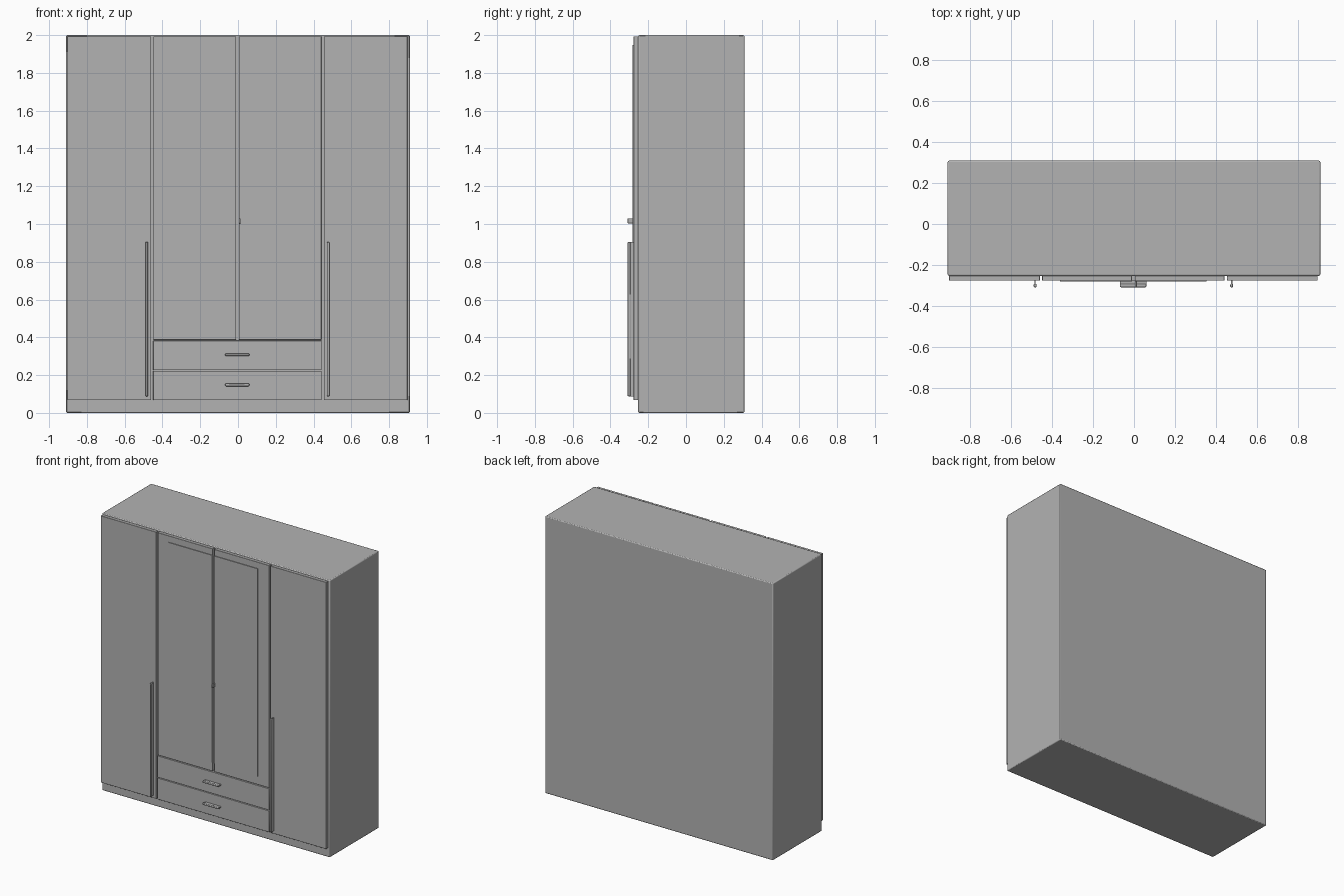
import bpy

if "Cube" in bpy.data.objects:
    bpy.data.objects.remove(bpy.data.objects["Cube"], do_unlink=True)

grey = bpy.data.materials.new("plain_grey")
grey.use_nodes = True
colour = (0.45, 0.45, 0.45, 1)
grey.diffuse_color = colour
grey.node_tree.nodes["Principled BSDF"].inputs["Base Color"].default_value = colour


def box(name, x, y, z, bevel=0.0, segments=1):
    """Box from (min, max) pairs, with optional softened edges."""
    spans = (x, y, z)
    bpy.ops.mesh.primitive_cube_add(size=1, location=[(a + b) / 2 for a, b in spans])
    ob = bpy.context.object
    ob.name = name
    ob.scale = [b - a for a, b in spans]
    bpy.ops.object.transform_apply(location=False, rotation=False, scale=True)
    ob.data.materials.append(grey)
    if bevel:
        mod = ob.modifiers.new("soft_edges", "BEVEL")
        mod.width = bevel
        mod.segments = segments
        bpy.ops.object.shade_smooth_by_angle()
    return ob


BACK, FRONT, DOOR, GLASS, GRIP = 0.309, -0.253, -0.277, -0.282, -0.309
TOP, PLINTH = 1.993, 0.067
SHIFT = -0.003  # fronts sit slightly off centre

# Carcass with softened edges
box("carcass", (-0.91, 0.91), (FRONT, BACK), (0, 2), 0.006, 2)

for side, s in (("right", -1), ("left", 1)):
    def span(a, b):
        return sorted((SHIFT + s * a, SHIFT + s * b))

    # Tall outer door and its long handle: thin stem with a thicker grip
    box(side + "_outer_door", span(0.457, 0.9), (DOOR, FRONT), (PLINTH, TOP), 0.0015)
    box(side + "_handle_stem", span(0.477, 0.483), (GRIP + 0.01, DOOR), (0.088, 0.905))
    box(side + "_handle_grip", span(0.473, 0.487), (GRIP, GRIP + 0.016), (0.088, 0.905), 0.004, 2)

    # Inner door with a mirror plate
    box(side + "_inner_door", span(0.007, 0.445), (DOOR, FRONT), (0.387, TOP), 0.0015)
    box(side + "_mirror", span(0.007, 0.358), (GLASS, DOOR), (0.45, 1.947))

# Drawers with bar handles
for name, low, high, grip in (("lower", PLINTH, 0.222, 0.148), ("upper", 0.226, 0.382, 0.308)):
    box(name + "_drawer", (-0.449, 0.443), (DOOR, FRONT), (low, high), 0.0015)
    box(name + "_drawer_stem", (-0.068, 0.06), (GRIP + 0.01, DOOR), (grip - 0.003, grip + 0.003))
    box(name + "_drawer_grip", (-0.068, 0.06), (GRIP, GRIP + 0.016), (grip - 0.007, grip + 0.007), 0.004, 2)

# Small knob on the inner left door
box("door_knob", (0.004, 0.014), (GRIP, DOOR), (1.003, 1.03), 0.002)
